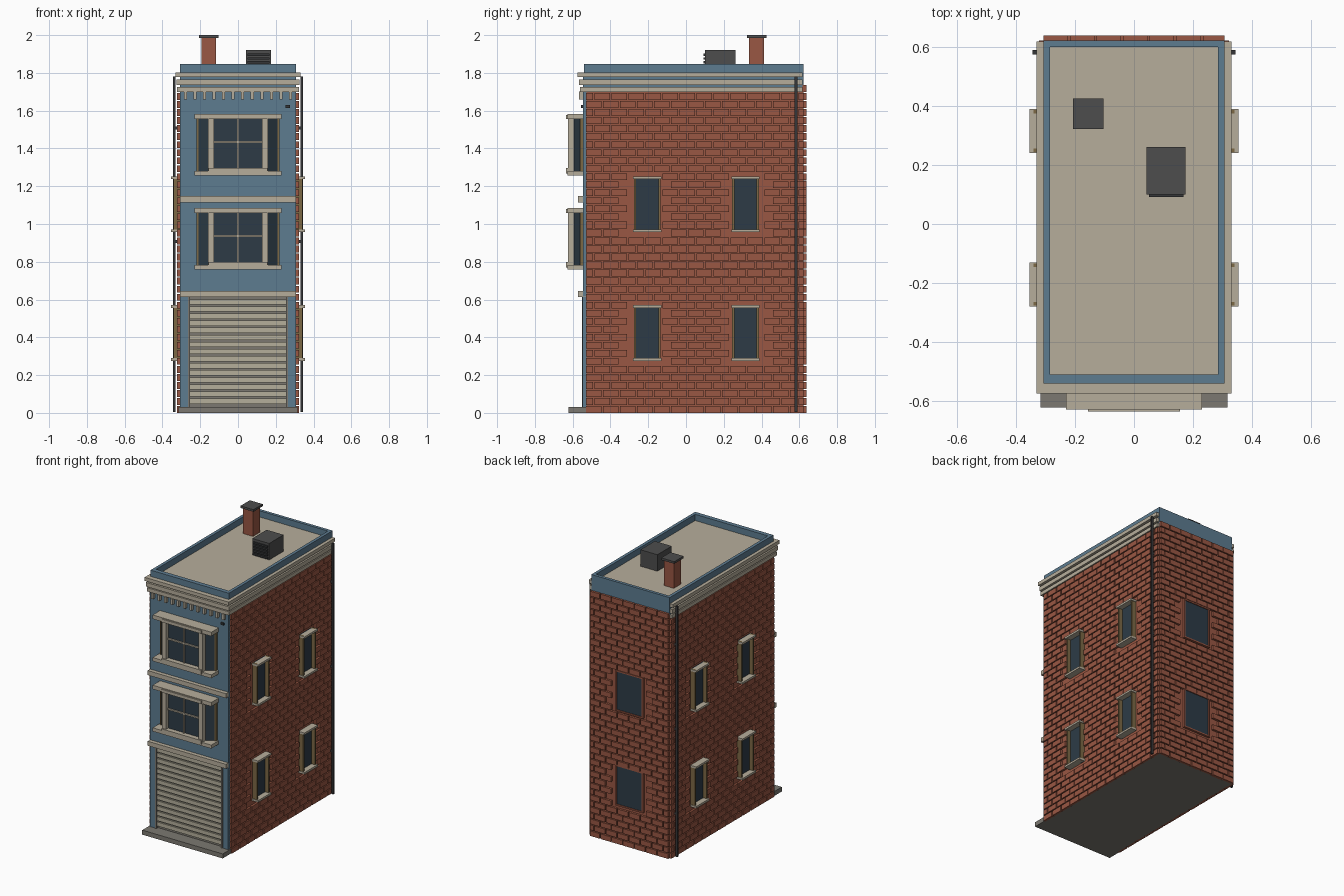
import bpy
import bmesh
from mathutils import Matrix, Vector

default = bpy.data.objects.get("Cube")
if default:
    bpy.data.objects.remove(default)


def colour(name, r, g, b):
    mat = bpy.data.materials.new(name)
    mat.use_nodes = True
    mat.diffuse_color = (r, g, b, 1)
    shader = next(n for n in mat.node_tree.nodes if n.type == "BSDF_PRINCIPLED")
    shader.inputs["Base Color"].default_value = (r, g, b, 1)
    shader.inputs["Roughness"].default_value = 0.8
    return mat


blue = colour("blue paint", 0.11, 0.2, 0.28)
cream = colour("cream trim", 0.47, 0.42, 0.33)
brick = colour("red brick", 0.32, 0.095, 0.056)
glass = colour("dark glass", 0.026, 0.044, 0.062)
roofing = colour("roof grey", 0.11, 0.11, 0.11)
metal = colour("dark metal", 0.035, 0.037, 0.04)
unit_grey = colour("unit grey", 0.075, 0.075, 0.075)
concrete = colour("concrete", 0.2, 0.19, 0.165)
tan = colour("tan wood", 0.2, 0.14, 0.06)
shutter = colour("shutter cream", 0.46, 0.43, 0.33)


def finish(name, bm, mat):
    bmesh.ops.recalc_face_normals(bm, faces=bm.faces)
    mesh = bpy.data.meshes.new(name)
    bm.to_mesh(mesh)
    bm.free()
    mesh.materials.append(mat)
    obj = bpy.data.objects.new(name, mesh)
    bpy.context.collection.objects.link(obj)
    return obj


def boxes(name, mat, *bounds):
    """One mesh of boxes, each given as x, x, y, y, z, z limits."""
    bm = bmesh.new()
    for x0, x1, y0, y1, z0, z1 in bounds:
        centre = Vector((x0 + x1, y0 + y1, z0 + z1)) / 2
        size = (abs(x1 - x0), abs(y1 - y0), abs(z1 - z0), 1)
        bmesh.ops.create_cube(bm, size=1, matrix=Matrix.Translation(centre) @ Matrix.Diagonal(size))
    return finish(name, bm, mat)


def both_sides(x0, x1, *rest):
    return [(x0, x1, *rest), (-x1, -x0, *rest)]


W = 0.307          # half width of the painted shell
FRONT, BACK = -0.545, 0.622
SIDE_Y = [(-0.28, -0.13), (0.24, 0.39)]
SIDE_Z = [(0.276, 0.57), (0.957, 1.252)]
BACK_Z = [(0.28, 0.55), (0.95, 1.22)]

# Main body
boxes("wall_core", brick, (-W, W, -0.528, BACK, 0.004, 1.72))
boxes("ground_slab", concrete, (-W, W, -0.53, BACK, 0, 0.004))
boxes("front_step", concrete, (-0.316, 0.316, -0.622, -0.528, 0, 0.032))
boxes("front_facade", blue, (-W, W, FRONT, -0.528, 0.615, 1.72),
      *both_sides(0.26, W, FRONT - 0.004, -0.528, 0.032, 0.615))


# Raised running-bond bricks, left out around window openings
def brick_wall(name, start, end, height, openings, place):
    pitch, course, gap = 0.09, 0.0425, 0.007
    walls = []
    for row in range(int(height / course + 0.01)):
        z0 = row * course
        z1 = z0 + course - gap
        a = start - (pitch / 2 if row % 2 else 0)
        while a < end - gap:
            lo, hi = max(a, start), min(a + pitch - gap, end)
            blocked = any(lo < u1 and hi > u0 and z0 < w1 and z1 > w0
                          for u0, u1, w0, w1 in openings)
            if hi - lo > gap and not blocked:
                walls.append(place(lo, hi, z0, z1))
            a += pitch
    boxes(name, brick, *walls)


side_openings = [(*y, *z) for y in SIDE_Y for z in SIDE_Z]
back_openings = [(-0.105, 0.105, *z) for z in BACK_Z]
for label, s in (("left", 1), ("right", -1)):
    brick_wall(label + "_bricks", -0.53, BACK, 1.70, side_openings,
               lambda a, b, c, d: (s * (W - 0.005), s * 0.322, a, b, c, d))
brick_wall("back_bricks", -W, W, 1.76, back_openings,
           lambda a, b, c, d: (a, b, BACK - 0.005, 0.638, c, d))

# Side windows
panes, jambs, ledges = [], [], []
for y0, y1 in SIDE_Y:
    for z0, z1 in SIDE_Z:
        panes += both_sides(W - 0.01, 0.314, y0 + 0.01, y1 - 0.01, z0, z1)
        for y in (y0 + 0.004, y1 - 0.016):
            jambs += both_sides(W - 0.01, 0.341, y, y + 0.012, z0, z1)
        for z in (z0, z1 - 0.014):
            ledges += both_sides(W - 0.01, 0.354, y0, y1, z, z + 0.014)
boxes("side_window_glass", glass, *panes)
boxes("side_window_jambs", tan, *jambs)
boxes("side_window_ledges", cream, *ledges)

# Back windows
back_frames = []
for z0, z1 in BACK_Z:
    back_frames += both_sides(0.098, 0.108, BACK - 0.01, 0.638, z0 - 0.01, z1 + 0.01)
    back_frames += [(-0.1, 0.1, BACK - 0.01, 0.638, z, z + 0.01) for z in (z0 - 0.01, z1)]
boxes("back_window_frames", brick, *back_frames)
boxes("back_window_glass", glass, *[(-0.1, 0.1, BACK - 0.01, 0.632, *z) for z in BACK_Z])

# Garage shutter
boxes("shutter_backing", concrete, (-0.26, 0.26, -0.533, -0.526, 0.03, 0.615))
boxes("shutter_slats", shutter,
      *[(-0.256, 0.256, -0.543, -0.53, 0.048 + i * 0.0375, 0.048 + i * 0.0375 + 0.028)
        for i in range(15)])
boxes("shutter_rails", concrete, *both_sides(0.254, 0.266, -0.551, -0.53, 0.032, 0.615))


# Bay windows with slanted side panes
def bay(name, z):
    top = z + 0.327
    bm = bmesh.new()
    outline = [(-0.215, -0.54), (-0.215, -0.555), (-0.15, -0.6),
               (0.15, -0.6), (0.215, -0.555), (0.215, -0.54)]
    base = bm.faces.new([bm.verts.new((x, y, z + 0.02)) for x, y in outline])
    ring = bmesh.ops.extrude_face_region(bm, geom=[base])["geom"]
    rise = [v for v in ring if isinstance(v, bmesh.types.BMVert)]
    bmesh.ops.translate(bm, verts=rise, vec=(0, 0, top - z - 0.04))
    finish(name + "_glass", bm, glass)
    boxes(name + "_trim", cream,
          (-0.23, 0.23, -0.628, -0.54, top - 0.028, top),
          (-0.156, 0.156, -0.635, -0.6, top - 0.028, top - 0.006),
          (-0.23, 0.23, -0.628, -0.54, z, z + 0.025),
          (-0.156, 0.156, -0.635, -0.59, z + 0.012, z + 0.04),
          *both_sides(0.127, 0.16, -0.625, -0.588, z + 0.02, top - 0.02),
          (-0.005, 0.005, -0.61, -0.595, z + 0.03, top - 0.02),
          (-0.13, 0.13, -0.61, -0.595, z + 0.173, z + 0.183))
    boxes(name + "_side_posts", tan,
          *both_sides(0.209, 0.22, -0.562, -0.54, z + 0.02, top - 0.02))


bay("lower_bay", 0.758)
bay("upper_bay", 1.256)

# Horizontal bands, cornice and dentils
boxes("facade_bands", cream, *[(-W, W, -0.573, -0.53, z, z + 0.032) for z in (0.614, 1.115)])
boxes("cornice_core", blue, (-W, W, FRONT, BACK, 1.7, 1.79))
boxes("cornice", cream,
      (-0.322, 0.322, -0.56, BACK - 0.004, 1.70, 1.726),
      (-0.326, 0.326, -0.567, BACK - 0.004, 1.736, 1.765),
      (-0.33, 0.33, -0.575, BACK - 0.004, 1.778, 1.803))
boxes("dentils", cream,
      *[(x - 0.008, x + 0.008, -0.567, -0.54, 1.66, 1.702)
        for x in [-0.278 + i * 0.0505 for i in range(12)]])
boxes("wall_vent", metal, (0.252, 0.274, -0.555, -0.54, 1.615, 1.63))

# Parapet and roof
boxes("parapet", blue,
      *both_sides(0.285, W, FRONT + 0.004, BACK, 1.77, 1.847),
      (-0.29, 0.29, FRONT + 0.004, -0.51, 1.77, 1.847),
      (-0.29, 0.29, 0.6, BACK, 1.77, 1.847))
boxes("roof_deck", roofing, (-0.29, 0.29, -0.52, 0.61, 1.77, 1.795))

# Chimney and rooftop unit
boxes("chimney", brick, (-0.194, -0.116, 0.333, 0.414, 1.79, 1.987))
boxes("chimney_cap", unit_grey, (-0.206, -0.104, 0.322, 0.426, 1.985, 2.0))
boxes("rooftop_unit", unit_grey, (0.042, 0.175, 0.1, 0.261, 1.79, 1.92))
boxes("unit_louvres", metal,
      *[(0.05, 0.167, 0.092, 0.102, 1.81 + i * 0.02, 1.822 + i * 0.02) for i in range(5)])

# Downpipes
boxes("downpipes", metal, *both_sides(0.33, 0.344, 0.575, 0.589, 0.004, 1.78))
boxes("pipe_brackets", metal,
      *[b for z in (0.3, 0.9, 1.5) for b in both_sides(0.316, 0.338, 0.576, 0.588, z, z + 0.015)])
